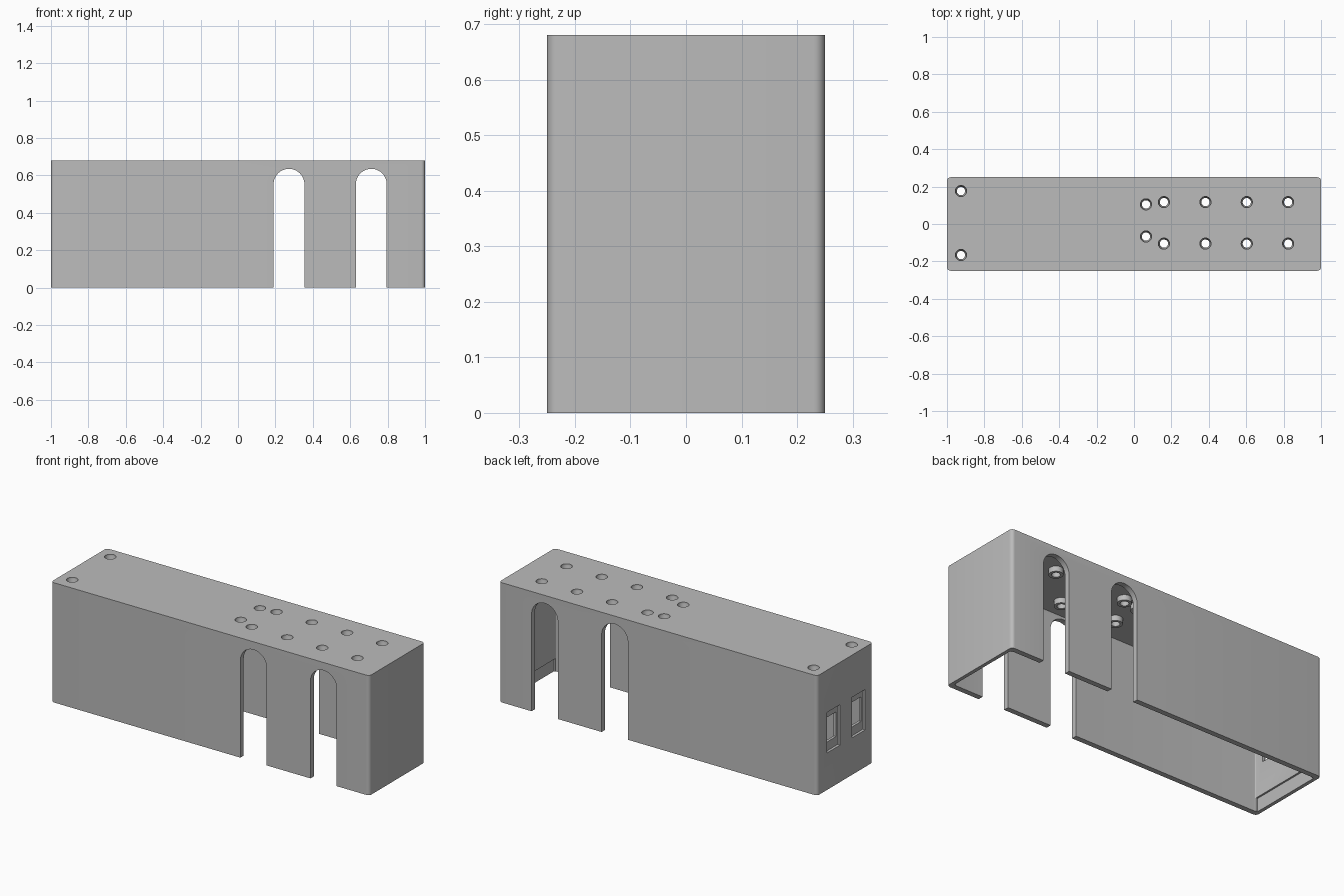
import bpy, bmesh, math

cube = bpy.data.objects.get("Cube")
if cube:
    bpy.data.objects.remove(cube)

LENGTH, DEPTH, HEIGHT, WALL = 2.0, 0.5, 0.68, 0.03
ROOF = HEIGHT - WALL

grey = bpy.data.materials.new("plain_grey")
grey.use_nodes = True
colour = (0.5, 0.5, 0.5, 1)
grey.diffuse_color = colour
grey.node_tree.nodes["Principled BSDF"].inputs["Base Color"].default_value = colour


def make(name, bm):
    bmesh.ops.recalc_face_normals(bm, faces=bm.faces)
    mesh = bpy.data.meshes.new(name)
    bm.to_mesh(mesh)
    bm.free()
    mesh.materials.append(grey)
    obj = bpy.data.objects.new(name, mesh)
    bpy.context.collection.objects.link(obj)
    return obj


def prism(name, points, offset):
    """Extrude a closed outline by an offset vector."""
    bm = bmesh.new()
    face = bm.faces.new([bm.verts.new(p) for p in points])
    top = bmesh.ops.extrude_face_region(bm, geom=[face])
    verts = [v for v in top["geom"] if isinstance(v, bmesh.types.BMVert)]
    bmesh.ops.translate(bm, verts=verts, vec=offset)
    return make(name, bm)


def box(name, x0, x1, y0, y1, z0, z1):
    return prism(name, [(x0, y0, z0), (x1, y0, z0), (x1, y1, z0), (x0, y1, z0)],
                 (0, 0, z1 - z0))


def rounded_block(name, length, depth, radius, z0, z1):
    corners = []
    for i, (sx, sy) in enumerate([(1, 1), (-1, 1), (-1, -1), (1, -1)]):
        for k in range(7):
            a = math.radians(90 * i + 15 * k)
            corners.append((sx * (length / 2 - radius) + radius * math.cos(a),
                            sy * (depth / 2 - radius) + radius * math.sin(a), z0))
    return prism(name, corners, (0, 0, z1 - z0))


def lathe(name, x, y, profile, sides=32):
    """Closed solid of revolution about a vertical axis."""
    bm = bmesh.new()
    rings = []
    for r, z in profile:
        rings.append([bm.verts.new((x + r * math.cos(2 * math.pi * k / sides),
                                    y + r * math.sin(2 * math.pi * k / sides), z))
                      for k in range(sides)])
    for a, b in zip(rings, rings[1:]):
        for k in range(sides):
            j = (k + 1) % sides
            bm.faces.new((a[k], a[j], b[j], b[k]))
    bm.faces.new(rings[0])
    bm.faces.new(rings[-1])
    return make(name, bm)


def combine(target, tool, operation="DIFFERENCE"):
    mod = target.modifiers.new("combine", "BOOLEAN")
    mod.operation, mod.solver, mod.object = operation, "EXACT", tool
    bpy.context.view_layer.objects.active = target
    bpy.ops.object.modifier_apply(modifier=mod.name)
    bpy.data.objects.remove(tool)


# Open-bottomed shell
cover = rounded_block("cover", LENGTH, DEPTH, 0.02, 0, HEIGHT)
combine(cover, rounded_block("cavity", LENGTH - 2 * WALL, DEPTH - 2 * WALL,
                             0.005, -0.1, ROOF))

# Shallow base rebate inside both end walls
for s in (-1, 1):
    x0, x1 = sorted((s * 0.9, s * 0.98))
    combine(cover, box("rebate", x0, x1, -0.215, 0.215, -0.1, 0.075))

# Arched slots through front and back
for centre in (0.2725, 0.7125):
    r, spring = 0.0825, 0.5525
    arch = [(centre - r, -0.4, -0.1), (centre + r, -0.4, -0.1)]
    arch += [(centre + r * math.cos(math.pi * k / 24), -0.4,
              spring + r * math.sin(math.pi * k / 24)) for k in range(25)]
    combine(cover, prism("slot", arch, (0, 0.8, 0)))

# Stepped socket openings in one end wall
for y in (0.105, -0.12):
    combine(cover, box("socket_recess", -1.1, -0.985, y - 0.06, y + 0.06, 0.21, 0.44))
    combine(cover, box("socket_hole", -1.1, -0.9, y - 0.045, y + 0.045, 0.26, 0.4))

# Countersunk screw holes with bosses under the roof
holes = [(-0.925, 0.176), (-0.925, -0.166), (0.064, 0.105), (0.064, -0.067)]
holes += [(x, y) for x in (0.16, 0.382, 0.603, 0.824) for y in (0.117, -0.105)]
for x, y in holes:
    combine(cover, lathe("boss", x, y, [(0.037, ROOF - 0.03), (0.037, ROOF + 0.01)]),
            "UNION")
    combine(cover, lathe("screw_hole", x, y, [
        (0.022, ROOF - 0.1), (0.022, HEIGHT - 0.03),
        (0.03, HEIGHT - 0.012), (0.03, HEIGHT + 0.05)]))

# Smooth curves, crisp edges
bpy.ops.object.select_all(action="DESELECT")
cover.select_set(True)
bpy.context.view_layer.objects.active = cover
bpy.ops.object.shade_smooth_by_angle(angle=math.radians(30))
